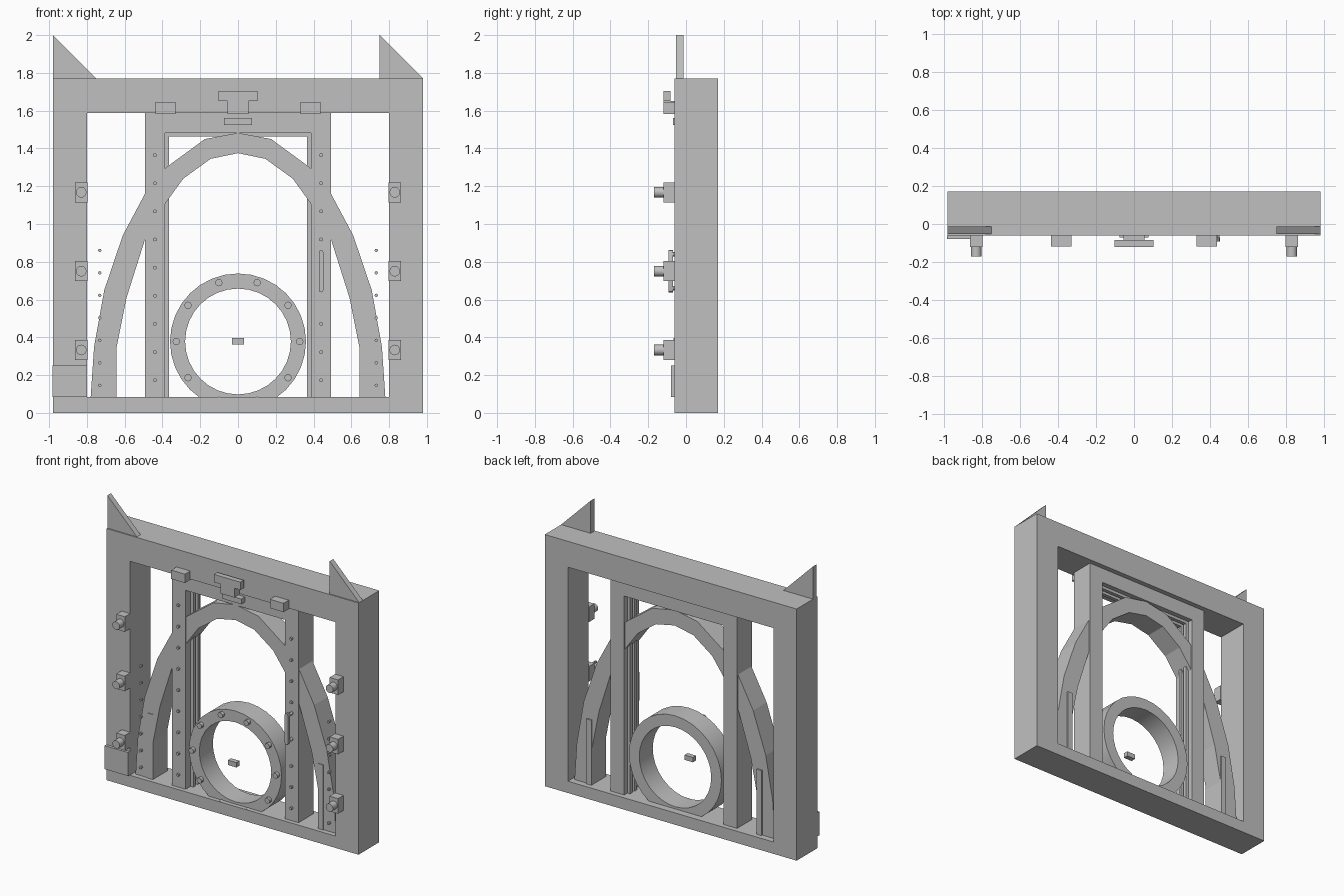
import bpy, bmesh, math

if "Cube" in bpy.data.objects:
    bpy.data.objects.remove(bpy.data.objects["Cube"])

grey = bpy.data.materials.new("grey")
grey.diffuse_color = (0.53, 0.53, 0.53, 1)
grey.use_nodes = True
grey.node_tree.nodes["Principled BSDF"].inputs["Base Color"].default_value = grey.diffuse_color


def finish(name, bm, smooth=False):
    bmesh.ops.recalc_face_normals(bm, faces=bm.faces)
    me = bpy.data.meshes.new(name)
    bm.to_mesh(me)
    bm.free()
    me.materials.append(grey)
    ob = bpy.data.objects.new(name, me)
    bpy.context.collection.objects.link(ob)
    if smooth:
        bpy.ops.object.select_all(action='DESELECT')
        ob.select_set(True)
        bpy.context.view_layer.objects.active = ob
        bpy.ops.object.shade_smooth_by_angle(angle=math.radians(30))
    return ob


def prism(name, pts, y0, y1, smooth=False):
    """Extrude an xz outline from y0 to y1."""
    bm = bmesh.new()
    f = bm.faces.new([bm.verts.new((x, y0, z)) for x, z in pts])
    r = bmesh.ops.extrude_face_region(bm, geom=[f])
    for v in r["geom"]:
        if isinstance(v, bmesh.types.BMVert):
            v.co.y = y1
    return finish(name, bm, smooth)


def box(name, x0, x1, y0, y1, z0, z1):
    return prism(name, [(x0, z0), (x1, z0), (x1, z1), (x0, z1)], y0, y1)


def circle(cx, cz, r, n):
    return [(cx + r * math.cos(2 * math.pi * i / n),
             cz + r * math.sin(2 * math.pi * i / n)) for i in range(n)]


def stud(name, x, z, r, y0, y1, n=12):
    return prism(name, circle(x, z, r, n), y0, y1, True)


def pair(name, x0, x1, y0, y1, z0, z1):
    """Box mirrored to both sides."""
    for side, s in (("left", -1), ("right", 1)):
        a, b = sorted((s * x0, s * x1))
        box(f"{side}_{name}", a, b, y0, y1, z0, z1)


# Outer frame
pair("outer_post", 0.80, 0.98, -0.06, 0.17, 0, 1.77)
box("sill", -0.80, 0.80, -0.06, 0.17, 0, 0.083)
box("top_beam", -0.80, 0.80, -0.06, 0.17, 1.588, 1.77)
box("foot_plate", -0.983, -0.80, -0.08, -0.06, 0.085, 0.25)

# Triangular fins on top of the posts
for name, x in (("left_fin", -0.98), ("right_fin", 0.75)):
    prism(name, [(x, 1.77), (x + 0.23, 1.77), (x, 2.0)], -0.052, -0.012)

# Inner posts, lintel and short braces
pair("inner_post", 0.387, 0.492, -0.03, 0.135, 0.083, 1.588)
box("lintel", -0.387, 0.387, -0.03, 0.135, 1.482, 1.588)
pair("brace", 0.642, 0.682, -0.03, 0.135, 0.083, 0.54)

# Guide rails in the opening
for y in (0.025, 0.075):
    pair("guide_rail", 0.365, 0.387, y, y + 0.025, 0.083, 1.482)
    box("top_rail", -0.38, 0.38, y, y + 0.025, 1.462, 1.482)

# Faceted arch
outer = [(0.78, 0.083), (0.762, 0.35), (0.708, 0.65), (0.61, 0.94),
         (0.49, 1.165), (0.38, 1.30), (0.175, 1.45)]
inner = [(0.652, 0.083), (0.642, 0.35), (0.59, 0.61), (0.492, 0.92),
         (0.38, 1.115), (0.29, 1.24), (0.145, 1.345)]


def span(half, top):
    return half + [(0, top)] + [(-x, z) for x, z in reversed(half)]


prism("arch", span(outer, 1.482) + span(inner, 1.375)[::-1], -0.025, 0.125)

# Round flange ring
bm = bmesh.new()
N, CZ = 32, 0.378
loops = [[bm.verts.new((x, y, z)) for x, z in circle(0, CZ, r, N)]
         for r, y in ((0.36, -0.03), (0.36, 0.12), (0.28, 0.12), (0.28, -0.03))]
for a, b in zip(loops, loops[1:] + loops[:1]):
    for i in range(N):
        j = (i + 1) % N
        bm.faces.new((a[i], a[j], b[j], b[i]))
finish("flange_ring", bm, True)

# Flange bolts
for x, z in circle(0, CZ, 0.327, 10):
    stud("flange_bolt", x, z, 0.019, -0.055, -0.02)
box("centre_block", -0.033, 0.033, -0.065, -0.03, 0.362, 0.396)

# Clamps with round bolts on the outer posts
for z in (0.333, 0.75, 1.168):
    pair("clamp", 0.797, 0.863, -0.12, -0.06, z - 0.053, z + 0.053)
    for x in (-0.83, 0.83):
        stud("clamp_bolt", x, z, 0.028, -0.17, -0.12, 16)

# Beam brackets and central latch
pair("bracket", 0.33, 0.437, -0.118, -0.03, 1.583, 1.645)
box("latch_head", -0.103, 0.103, -0.12, -0.083, 1.65, 1.705)
box("latch_stem", -0.055, 0.055, -0.118, -0.06, 1.583, 1.65)
box("latch_plate", -0.075, 0.075, -0.07, -0.03, 1.523, 1.56)

# Rivet rows
for s in (-1, 1):
    for k in range(9):
        if s < 0 or k not in (4, 5):
            stud("post_rivet", s * 0.44, 1.365 - 0.149 * k, 0.01, -0.045, -0.025, 8)
    for k in range(7):
        stud("side_rivet", s * 0.732, 0.86 - 0.119 * k, 0.009, -0.045, -0.02, 8)

# Pull handle on the right inner post
grip = [(0.44 + 0.012 * math.cos(a), (0.85 if k < 5 else 0.65) + 0.012 * math.sin(a))
        for k in range(10) for a in [math.pi * (k if k < 5 else k - 1) / 4]]
prism("handle_grip", grip, -0.092, -0.07, True)
for z in (0.66, 0.84):
    stud("handle_standoff", 0.44, z, 0.011, -0.08, -0.03)
